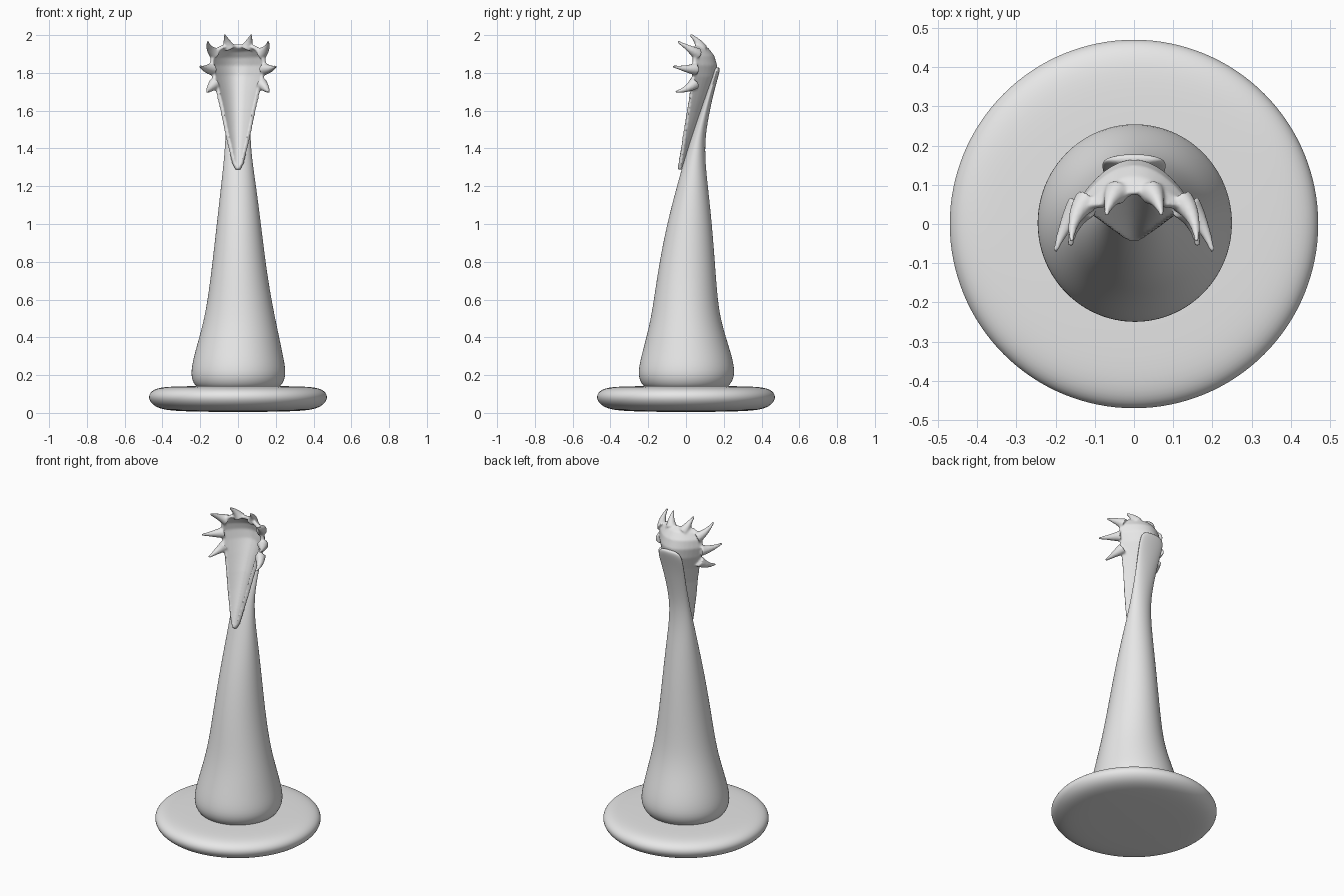
import bpy, bmesh, math
from mathutils import Vector

if "Cube" in bpy.data.objects:
    bpy.data.objects.remove(bpy.data.objects["Cube"])

grey = bpy.data.materials.new("clay_grey")
grey.diffuse_color = (0.8, 0.8, 0.8, 1)
grey.use_nodes = True
grey.node_tree.nodes["Principled BSDF"].inputs["Base Color"].default_value = grey.diffuse_color


def loft(bm, rings):
    """Skin a list of equal-length point rings and cap both ends."""
    loops = [[bm.verts.new(p) for p in r] for r in rings]
    n = len(loops[0])
    for a, b in zip(loops, loops[1:]):
        for i in range(n):
            j = (i + 1) % n
            bm.faces.new((a[i], a[j], b[j], b[i]))
    bm.faces.new(loops[0][::-1])
    bm.faces.new(loops[-1])


def finish(bm, name):
    bmesh.ops.recalc_face_normals(bm, faces=bm.faces)
    for f in bm.faces:
        f.smooth = True
    mesh = bpy.data.meshes.new(name)
    bm.to_mesh(mesh)
    bm.free()
    mesh.materials.append(grey)
    ob = bpy.data.objects.new(name, mesh)
    bpy.context.collection.objects.link(ob)
    return ob


def ellipse(z, x0, x1, y0, y1, n=32):
    cx, cy, rx, ry = (x0 + x1) / 2, (y0 + y1) / 2, (x1 - x0) / 2, (y1 - y0) / 2
    return [(cx + rx * math.cos(2 * math.pi * i / n),
             cy + ry * math.sin(2 * math.pi * i / n), z) for i in range(n)]


def ellipse_part(name, sections):
    bm = bmesh.new()
    loft(bm, [ellipse(*s) for s in sections])
    ob = finish(bm, name)
    sub = ob.modifiers.new("round", 'SUBSURF')
    sub.levels = sub.render_levels = 2
    return ob


# Round cushion-like base
disc = [(0.005, 0.10), (0.008, 0.30), (0.016, 0.40), (0.04, 0.455), (0.08, 0.480),
        (0.115, 0.465), (0.135, 0.42), (0.141, 0.33), (0.143, 0.10)]
ellipse_part("base", [(z, -r, r, -r, r) for z, r in disc])

# Tapering trunk that leans back and flattens at the top
ellipse_part("trunk", [
    (0.120, -0.19, 0.19, -0.19, 0.19),
    (0.140, -0.23, 0.23, -0.23, 0.23),
    (0.200, -0.255, 0.26, -0.26, 0.265),
    (0.300, -0.235, 0.24, -0.238, 0.245),
    (0.420, -0.200, 0.215, -0.205, 0.205),
    (0.550, -0.168, 0.187, -0.177, 0.172),
    (0.750, -0.141, 0.152, -0.150, 0.157),
    (1.000, -0.113, 0.122, -0.102, 0.138),
    (1.200, -0.090, 0.096, -0.048, 0.116),
    (1.320, -0.077, 0.078, -0.015, 0.103),
    (1.420, -0.068, 0.068, 0.015, 0.101),
    (1.500, -0.066, 0.066, 0.040, 0.108),
    (1.600, -0.069, 0.069, 0.075, 0.126),
    (1.700, -0.077, 0.077, 0.108, 0.148),
    (1.780, -0.084, 0.084, 0.138, 0.171),
    (1.815, -0.073, 0.073, 0.147, 0.180),
    (1.830, -0.045, 0.045, 0.156, 0.176),
])

# Crest: spoon-shaped shell, rows of (z, half width, y at middle, y at edge)
rows = [(1.285, .015, -.025, -.030), (1.32, .033, -.012, -.025),
        (1.40, .052, .015, -.015), (1.50, .075, .050, .000),
        (1.60, .095, .085, .015), (1.70, .118, .125, .030),
        (1.78, .140, .158, .040), (1.84, .153, .165, .045),
        (1.89, .148, .150, .045), (1.93, .120, .120, .045),
        (1.95, .085, .085, .050)]
THICK, STEPS = 0.022, 16
rings = []
for k, (z, w, yc, ye) in enumerate(rows):
    lo, hi = rows[max(k - 1, 0)], rows[min(k + 1, len(rows) - 1)]
    tilt = math.atan2(lo[2] - hi[2], hi[0] - lo[0])
    outer, inner = [], []
    for i in range(STEPS + 1):
        v = 2 * i / STEPS - 1
        p = Vector((w * v, yc + (ye - yc) * v * v, z))
        slope = 2 * (ye - yc) * v / w
        normal = Vector((slope, -math.cos(tilt), -math.sin(tilt))).normalized()
        outer.append(p)
        inner.append(p + normal * THICK)
    rings.append(outer + inner[::-1])
bm = bmesh.new()
loft(bm, rings)

# Curved spikes around the crest rim, mirrored left and right
spikes = [((.045, .080, 1.930), (.060, .058, 1.968), (.071, .022, 2.003)),
          ((.120, .060, 1.900), (.150, .015, 1.930), (.160, -.045, 1.966)),
          ((.138, .050, 1.820), (.174, -.005, 1.823), (.201, -.070, 1.835)),
          ((.122, .045, 1.745), (.150, .000, 1.715), (.162, -.056, 1.700))]
for side in (-1, 1):
    for path in spikes:
        a, b, c = [Vector((side * x, y, z)) for x, y, z in path]
        tube = []
        for i in range(9):
            t = i / 8
            p = a * (1 - t) * (1 - 2 * t) + b * 4 * t * (1 - t) + c * t * (2 * t - 1)
            d = (a * (4 * t - 3) + b * (4 - 8 * t) + c * (4 * t - 1)).normalized()
            u = d.cross(Vector((0.3, 0.2, 1))).normalized()
            q = d.cross(u)
            r = 0.027 * (1 - t) ** 1.3 + 0.007
            tube.append([p + r * (u * math.cos(m * math.pi / 5) + q * math.sin(m * math.pi / 5))
                         for m in range(10)])
        loft(bm, tube)

# Fuse shell and spikes into one smooth skin
crest = finish(bm, "crest")
fuse = crest.modifiers.new("fuse", 'REMESH')
fuse.mode = 'VOXEL'
fuse.voxel_size = 0.006
fuse.use_smooth_shade = True
soft = crest.modifiers.new("soften", 'SMOOTH')
soft.factor = 0.5
soft.iterations = 5
